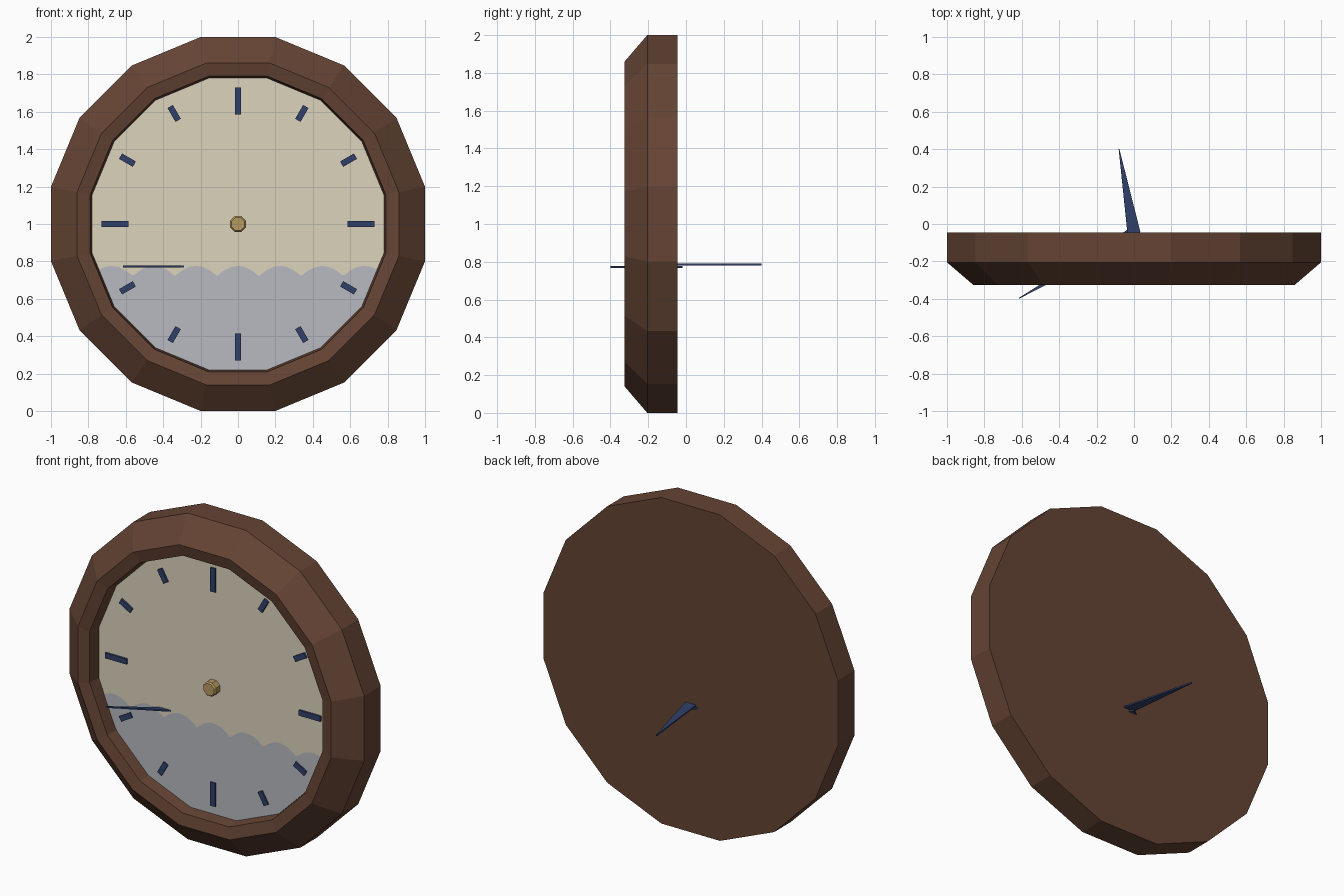
import bpy, bmesh, math
from mathutils import Matrix, Vector

if "Cube" in bpy.data.objects:
    bpy.data.objects.remove(bpy.data.objects["Cube"])

SIDES, CZ, DIAL_R, DIAL_Y = 16, 1.0, 0.78, -0.235


def material(name, srgb):
    lin = [((c / 255 + 0.055) / 1.055) ** 2.4 for c in srgb]
    m = bpy.data.materials.new(name)
    m.diffuse_color = (*lin, 1)
    m.use_nodes = True
    m.node_tree.nodes["Principled BSDF"].inputs["Base Color"].default_value = m.diffuse_color
    return m


wood = material("brown wood", (101, 68, 52))
cream = material("cream", (219, 211, 188))
grey = material("pale blue grey", (184, 186, 192))
navy = material("navy", (49, 64, 106))
gold = material("brass", (182, 154, 96))


def add(name, verts, faces, mat):
    bm = bmesh.new()
    vs = [bm.verts.new(v) for v in verts]
    for f in faces:
        bm.faces.new([vs[i] for i in f])
    bmesh.ops.recalc_face_normals(bm, faces=bm.faces)
    me = bpy.data.meshes.new(name)
    bm.to_mesh(me)
    bm.free()
    me.materials.append(mat)
    ob = bpy.data.objects.new(name, me)
    bpy.context.collection.objects.link(ob)
    return ob


def lathe(name, profile, n, mat):
    """Turn (flat-side radius, y) points about the clock axis, capping both ends."""
    verts = []
    for r, y in profile:
        R = r / math.cos(math.pi / n)
        for k in range(n):
            a = (k + 0.5) * 2 * math.pi / n
            verts.append((R * math.cos(a), y, CZ + R * math.sin(a)))
    faces = [(i * n + k, i * n + (k + 1) % n, (i + 1) * n + (k + 1) % n, (i + 1) * n + k)
             for i in range(len(profile) - 1) for k in range(n)]
    last = (len(profile) - 1) * n
    faces += [list(range(n)), list(range(last, last + n))]
    return add(name, verts, faces, mat)


def prism(name, outline, offset, mat):
    """Extrude an outline of 3D points by an offset vector."""
    n = len(outline)
    pts = [Vector(p) for p in outline]
    verts = pts + [p + Vector(offset) for p in pts]
    faces = [list(range(n)), list(range(n, 2 * n))]
    faces += [(i, (i + 1) % n, n + (i + 1) % n, n + i) for i in range(n)]
    return add(name, verts, faces, mat)


# wooden case with closed back and recessed front
lathe("frame", [(1, -0.045), (1, -0.205), (0.86, -0.325), (0.79, -0.31),
                (DIAL_R, DIAL_Y + 0.002)], SIDES, wood)

# dial plate and centre hub
lathe("dial", [(DIAL_R, DIAL_Y + 0.002), (DIAL_R, DIAL_Y)], SIDES, cream)
lathe("hub", [(0.042, DIAL_Y), (0.042, -0.275), (0.035, -0.283)], 8, gold)


# scalloped wave painted over the lower dial
def dial_bottom(x):
    angles = [k * 2 * math.pi / SIDES for k in range(1, SIDES // 2)]
    return CZ - min((DIAL_R - x * math.cos(a)) / math.sin(a) for a in angles)


def wave_top(x):
    u = (x / 0.225 + 0.5) % 1 * 2 - 1
    return 0.775 - 0.055 * u * u


N = 108
xs = [-0.75 + 1.5 * i / N for i in range(N + 1)]
verts, faces = [], []
for x in xs:
    b = dial_bottom(x)
    verts += [(x, DIAL_Y - 0.003, b), (x, DIAL_Y - 0.003, max(wave_top(x), b + 0.001))]
for i in range(N):
    faces.append((2 * i, 2 * i + 2, 2 * i + 3, 2 * i + 1))
wave = add("wave", verts, faces, grey)
if wave.data.polygons[0].normal.y > 0:
    wave.data.flip_normals()

# twelve hour marks, longer at the quarters
for h in range(12):
    r0, r1 = (0.585, 0.73) if h % 3 == 0 else (0.64, 0.725)
    w = 0.0165
    rot = Matrix.Rotation(h * math.pi / 6, 3, 'Y')
    pts = [rot @ Vector(p) + Vector((0, DIAL_Y, CZ)) for p in
           [(-w, 0, r0), (w, 0, r0), (w, 0, r1), (-w, 0, r1)]]
    prism("hour_mark", pts, (0, -0.012, 0), navy)


# two tapered hands lying flat, piercing the case
def hand(name, tip, z):
    base, tip = Vector((0, -0.05, z)), Vector((*tip, z))
    d = (tip - base).normalized()
    side = Vector((-d.y, d.x, 0))
    prism(name, [base - side * 0.035, tip - side * 0.002,
                 tip + side * 0.002, base + side * 0.035], (0, 0, 0.009), navy)


hand("short_hand", (-0.08, 0.4), 0.781)
hand("long_hand", (-0.615, -0.397), 0.768)
